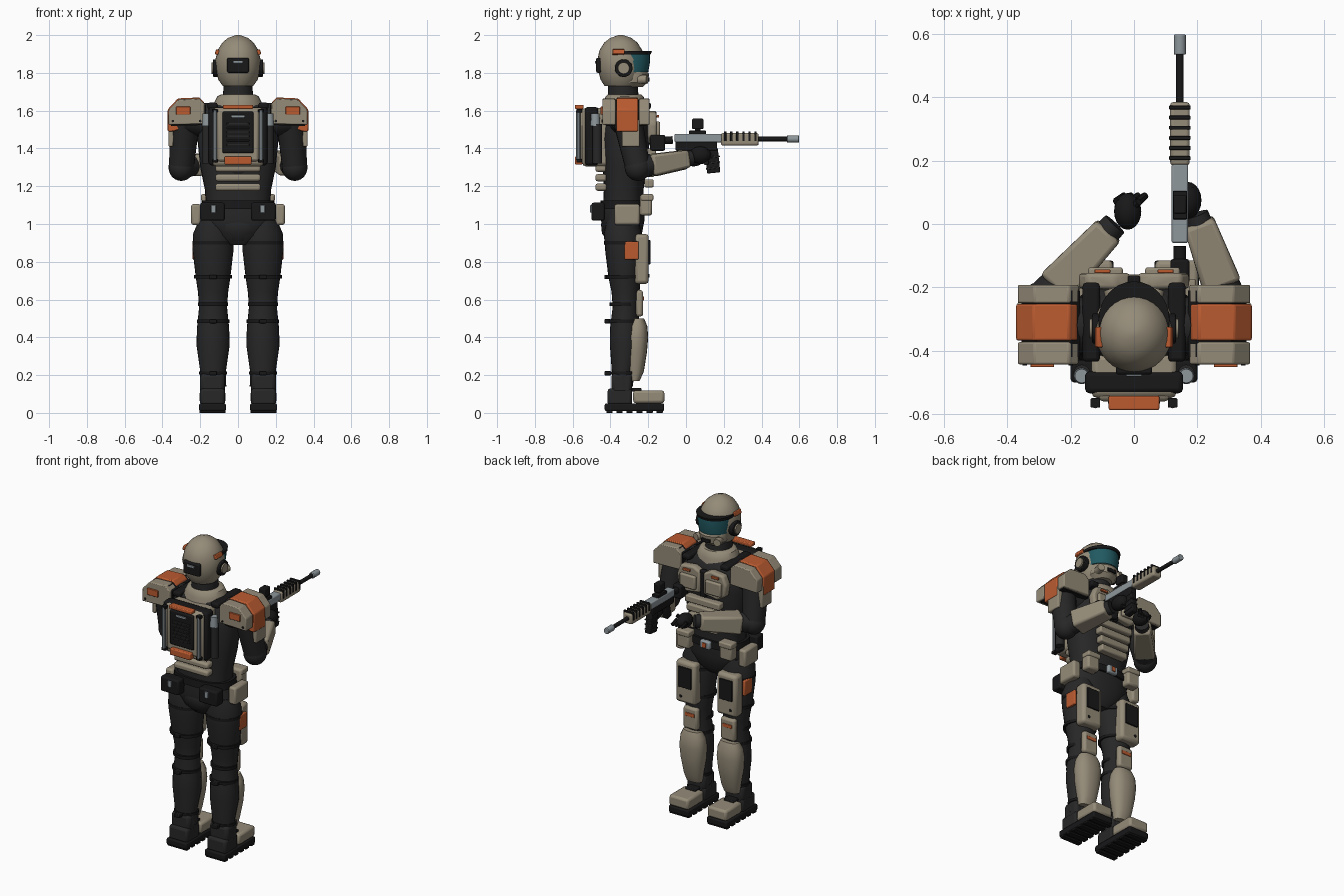
import bpy, bmesh
from math import cos, sin, pi, radians
from mathutils import Vector, Matrix, Euler

cube = bpy.data.objects.get("Cube")
if cube:
    bpy.data.objects.remove(cube)

def material(name, rgb):
    m = bpy.data.materials.new(name)
    m.use_nodes = True
    m.diffuse_color = (*rgb, 1)
    bsdf = next(n for n in m.node_tree.nodes if n.type == 'BSDF_PRINCIPLED')
    bsdf.inputs["Base Color"].default_value = (*rgb, 1)
    return m

TAN = material("tan_armour", (.30, .26, .19))
SUIT = material("dark_fabric", (.02, .02, .021))
BLACK = material("black_rubber", (.009, .009, .01))
ORANGE = material("orange_panel", (.50, .105, .03))
STEEL = material("grey_steel", (.27, .31, .33))
TEAL = material("teal_visor", (.015, .10, .12))
parts = []

def finish(name, bm, mat, bevel=0, seg=2):
    bmesh.ops.recalc_face_normals(bm, faces=bm.faces)
    mesh = bpy.data.meshes.new(name)
    bm.to_mesh(mesh)
    bm.free()
    mesh.materials.append(mat)
    ob = bpy.data.objects.new(name, mesh)
    bpy.context.collection.objects.link(ob)
    if bevel:
        mod = ob.modifiers.new("rounded_edges", 'BEVEL')
        mod.width, mod.segments = bevel, seg
    parts.append(ob)
    return ob

def box(name, c, size, mat, bevel=.008, rot=(0, 0, 0)):
    bm = bmesh.new()
    frame = Matrix.Translation(c) @ Euler([radians(a) for a in rot]).to_matrix().to_4x4()
    bmesh.ops.create_cube(bm, size=1, matrix=frame @ Matrix.Diagonal((*size, 1)))
    return finish(name, bm, mat, bevel)

def aim(a, b):
    a, b = Vector(a), Vector(b)
    return Matrix.Translation((a + b) / 2) @ (b - a).to_track_quat('Z', 'Y').to_matrix().to_4x4(), (b - a).length

def rod(name, a, b, r1, r2, mat, n=16, bevel=0):
    frame, length = aim(a, b)
    bm = bmesh.new()
    bmesh.ops.create_cone(bm, cap_ends=True, segments=n, radius1=r1, radius2=r2, depth=length, matrix=frame)
    return finish(name, bm, mat, bevel)

def ball(name, c, size, mat):
    bm = bmesh.new()
    bmesh.ops.create_uvsphere(bm, u_segments=20, v_segments=12, radius=1,
                              matrix=Matrix.Translation(c) @ Matrix.Diagonal((*size, 1)))
    return finish(name, bm, mat)

def loft(name, rings, mat, x=0, n=28, power=1):
    """Skin over rings of (y, z, x radius, y radius)."""
    def curve(t):
        return (1 if t > 0 else -1) * abs(t) ** power
    bm = bmesh.new()
    loops = [[bm.verts.new((x + rx * curve(cos(2 * pi * i / n)), y + ry * curve(sin(2 * pi * i / n)), z))
              for i in range(n)] for y, z, rx, ry in rings]
    for lo, hi in zip(loops, loops[1:]):
        for i in range(n):
            bm.faces.new((lo[i], lo[(i + 1) % n], hi[(i + 1) % n], hi[i]))
    bm.faces.new(loops[0])
    bm.faces.new(loops[-1])
    return finish(name, bm, mat)

def slab(name, outline, y0, y1, mat, bevel=.006):
    """Extrude an x-z outline from y0 to y1."""
    bm = bmesh.new()
    face = bm.faces.new([bm.verts.new((x, y0, z)) for x, z in outline])
    ext = bmesh.ops.extrude_face_region(bm, geom=[face])["geom"]
    bmesh.ops.translate(bm, verts=[v for v in ext if isinstance(v, bmesh.types.BMVert)], vec=(0, y1 - y0, 0))
    return finish(name, bm, mat, bevel)

# Head: helmet, visor, brim, jaw guard and rear unit
loft("helmet", [(-.345, 1.73, .08, .085), (-.345, 1.765, .105, .108), (-.345, 1.82, .118, .121),
                (-.345, 1.87, .12, .124), (-.345, 1.92, .108, .113), (-.345, 1.96, .083, .088),
                (-.345, 1.985, .053, .056), (-.345, 2.0, .012, .012)], TAN, n=32)
loft("visor", [(-.305, 1.805, .098, .105), (-.305, 1.86, .104, .115), (-.305, 1.9, .102, .113)], TEAL)
loft("brim", [(-.305, 1.898, .113, .118), (-.303, 1.915, .112, .122)], BLACK)
loft("jaw_guard", [(-.30, 1.725, .06, .07), (-.29, 1.75, .085, .088), (-.29, 1.795, .09, .095),
                   (-.30, 1.81, .088, .09)], TAN)
box("mouth_vent", (0, -.2, 1.765), (.06, .012, .022), BLACK, .003)
box("rear_helmet_unit", (0, -.463, 1.84), (.115, .025, .08), BLACK)
box("rear_helmet_clip", (0, -.477, 1.857), (.05, .008, .014), STEEL, .002)
loft("neck", [(-.33, 1.6, .085, .085), (-.335, 1.75, .075, .078)], SUIT)
loft("collar", [(-.325, 1.60, .14, .12), (-.325, 1.645, .125, .112), (-.325, 1.675, .11, .10),
                (-.325, 1.685, .09, .09)], TAN)

# Torso, pelvis and belt
loft("torso", [(-.33, 1.08, .17, .11), (-.33, 1.18, .175, .105), (-.325, 1.3, .20, .115),
               (-.32, 1.45, .215, .13), (-.315, 1.56, .20, .125), (-.32, 1.62, .155, .11),
               (-.325, 1.65, .09, .08)], SUIT, power=.8)
loft("pelvis", [(-.335, .89, .07, .06), (-.335, .94, .14, .10), (-.335, 1.02, .2, .115),
                (-.33, 1.1, .185, .115)], SUIT, power=.85)
loft("belt", [(-.33, 1.08, .195, .125), (-.33, 1.125, .19, .122)], BLACK, power=.8)
loft("seat_pad", [(-.365, .91, .06, .05), (-.37, .95, .12, .075), (-.37, 1.0, .14, .08), (-.37, 1.03, .13, .07)], SUIT)
box("buckle", (0, -.2, 1.1), (.07, .03, .05), STEEL)
box("buckle_tag", (0, -.183, 1.1), (.025, .008, .03), ORANGE, .002)

# Abdomen and lumbar bands
for i in range(4):
    box("abdomen_band", (0, -.196 + .004 * i, 1.215 + i * .055), (.19 + .018 * i, .05, .042), TAN)
for i in range(3):
    box("lumbar_band", (0, -.45, 1.195 + i * .05), (.24, .06, .038), TAN, .012)
box("sternum_strip", (0, -.178, 1.5), (.04, .03, .17), BLACK)

# Backpack
box("pack_body", (0, -.48, 1.46), (.27, .14, .31), TAN, .02)
box("pack_frame", (0, -.5, 1.465), (.31, .07, .31), BLACK, .015)
box("pack_face", (0, -.545, 1.47), (.225, .03, .28), TAN, .015)
box("pack_panel", (0, -.562, 1.485), (.165, .02, .22), BLACK)
for i in range(6):
    box("pack_slat", (0, -.574, 1.42 + i * .022), (.12, .008, .009), SUIT, .002)
box("pack_badge", (0, -.574, 1.57), (.07, .008, .012), STEEL, .002)
box("pack_top_handle", (0, -.565, 1.62), (.16, .045, .022), ORANGE, .005)
box("pack_lower_handle", (0, -.568, 1.336), (.145, .04, .042), ORANGE, .006)

for s, side in ((1, "left"), (-1, "right")):
    def nm(part):
        return side + "_" + part

    # Helmet side details
    rod(nm("ear_ring"), (s * .10, -.33, 1.825), (s * .132, -.33, 1.825), .047, .047, BLACK, 20, .004)
    rod(nm("ear_cap"), (s * .12, -.33, 1.825), (s * .14, -.33, 1.825), .033, .03, TAN, 20)
    box(nm("helmet_tag"), (s * .11, -.357, 1.91), (.02, .065, .028), ORANGE, .004, (0, s * -18, 0))
    box(nm("helmet_vent"), (s * .036, -.375, 1.977), (.012, .03, .01), BLACK, .003)
    rod(nm("jaw_filter"), (s * .06, -.25, 1.765), (s * .075, -.205, 1.765), .025, .022, TAN)

    # Backpack rails and canisters
    rod(nm("pack_rail"), (s * .122, -.57, 1.34), (s * .122, -.57, 1.6), .012, .012, STEEL, 10)
    for z in (1.335, 1.6):
        box(nm("rail_clamp"), (s * .122, -.565, z), (.03, .03, .018), BLACK, .003)
    rod(nm("canister"), (s * .165, -.47, 1.32), (s * .165, -.47, 1.53), .026, .026, SUIT)
    rod(nm("canister_cap"), (s * .165, -.48, 1.52), (s * .165, -.48, 1.585), .026, .022, STEEL)

    # Chest armour
    slab(nm("chest_plate"), [(s * x, z) for x, z in ((.012, 1.44), (.012, 1.575), (.06, 1.6), (.15, 1.59),
         (.175, 1.53), (.165, 1.46), (.11, 1.425))], -.205, -.155, TAN, .012)
    box(nm("chest_pocket"), (s * .09, -.152, 1.5), (.11, .03, .085), TAN, .008)
    box(nm("chest_tag"), (s * .1, -.149, 1.57), (.05, .012, .014), ORANGE, .002)
    box(nm("shoulder_strap"), (s * .135, -.31, 1.625), (.055, .25, .035), BLACK, .012)

    # Shoulder armour in three bands
    pad = [(s * x, z) for x, z in ((.175, 1.53), (.175, 1.635), (.205, 1.665), (.315, 1.66), (.367, 1.605), (.367, 1.525))]
    lower = [(s * x, z) for x, z in ((.175, 1.54), (.18, 1.645), (.205, 1.67), (.318, 1.665), (.372, 1.607), (.372, 1.49), (.345, 1.49))]
    slab(nm("shoulder_front"), pad, -.25, -.192, TAN)
    slab(nm("shoulder_middle"), lower, -.368, -.253, ORANGE)
    slab(nm("shoulder_back"), pad, -.443, -.373, TAN)
    slab(nm("shoulder_core"), [(x * .97, z - .006) for x, z in pad], -.42, -.21, BLACK, 0)
    box(nm("shoulder_tag"), (s * .29, -.446, 1.6), (.075, .012, .042), ORANGE, .003)
    for x in (.2, .345):
        rod(nm("shoulder_bolt"), (s * x, -.44, 1.545), (s * x, -.447, 1.545), .007, .007, BLACK, 8)
    slab(nm("upper_arm_guard"), [(s * x, z) for x, z in ((.33, 1.55), (.368, 1.55), (.368, 1.41), (.345, 1.41))], -.34, -.245, TAN)

    # Arms: both hands come forward, one on the rifle grip
    elbow = Vector((s * .30, -.255, 1.3))
    rod(nm("upper_arm"), (s * .275, -.32, 1.6), elbow, .08, .066, SUIT, 20)
    ball(nm("elbow"), elbow, (.068, .07, .072), SUIT)
    rod(nm("shoulder_root"), (s * .16, -.32, 1.55), (s * .28, -.32, 1.56), .09, .08, SUIT, 20)
    wrist = Vector((.195, .03, 1.35)) if s > 0 else Vector((-.06, 0, 1.34))
    rod(nm("forearm"), elbow, wrist, .062, .04, SUIT)
    start, end = elbow.lerp(wrist, .22), elbow.lerp(wrist, .92)
    frame, length = aim(start, end)
    bm = bmesh.new()
    bmesh.ops.create_cube(bm, size=1, matrix=frame @ Matrix.Diagonal((.125, .115, length, 1)))
    for v in bm.verts:  # narrow the guard toward the wrist
        if (v.co - end).length < (v.co - start).length:
            v.co = end + (v.co - end) * .8
    finish(nm("forearm_guard"), bm, TAN, .014)
    hand = Vector((.17, .075, 1.365)) if s > 0 else Vector((-.02, .04, 1.35))
    ball(nm("hand"), hand, (.043, .058, .045), BLACK)
    for i in range(4):
        if s > 0:
            a, b = hand + Vector((.015, .03, .02 - i * .02)), hand + Vector((-.045, .045, .02 - i * .02))
        else:
            a, b = hand + Vector((-.035 + i * .022, .03, .01)), hand + Vector((-.01 + i * .022, .05, -.025))
        rod(nm("finger"), a, b, .014, .011, BLACK, 8)
    rod(nm("thumb"), hand, hand + Vector((-s * .035, .03, .035)), .016, .012, BLACK, 8)

    # Belt pouches
    box(nm("hip_pouch"), (s * .222, -.312, 1.05), (.052, .135, .11), TAN, .012)
    box(nm("front_pouch"), (s * .15, -.212, 1.1), (.085, .065, .11), TAN, .012)
    box(nm("front_pouch_flap"), (s * .15, -.206, 1.14), (.092, .066, .035), TAN, .008)
    box(nm("rear_pouch"), (s * .135, -.465, 1.065), (.13, .07, .095), BLACK, .01)
    box(nm("rear_pouch_clip"), (s * .13, -.503, 1.08), (.025, .01, .04), STEEL, .003)

    # Leg, straps and plates
    lx = s * .132
    loft(nm("leg"), [(-.335, .14, .07, .055), (-.335, .22, .068, .058), (-.325, .36, .088, .078),
                     (-.325, .45, .085, .077), (-.32, .56, .074, .068), (-.32, .64, .08, .074),
                     (-.325, .72, .092, .086), (-.33, .86, .108, .098), (-.335, .95, .105, .1),
                     (-.335, 1.02, .075, .085)], SUIT, x=lx, n=24)
    for z, r, h in ((.21, .074, .016), (.485, .086, .018), (.575, .08, .02), (.72, .1, .018), (.9, .11, .018)):
        loft(nm("leg_strap"), [(-.33, z - h / 2, r, r - .006), (-.33, z + h / 2, r, r - .006)], BLACK, x=lx, n=24)
    for z in (.21, .485, .72):
        box(nm("strap_buckle"), (lx, -.415, z), (.04, .035, .022), BLACK, .004)
    tx = s * .145
    box(nm("thigh_plate"), (tx, -.235, .815), (.14, .075, .265), TAN, .018)
    box(nm("thigh_panel"), (tx, -.195, .85), (.09, .012, .13), BLACK, .003)
    rod(nm("thigh_bolt"), (tx + s * .03, -.2, .725), (tx + s * .03, -.194, .725), .009, .009, BLACK, 10)
    box(nm("thigh_tag"), (s * .231, -.288, .86), (.02, .075, .095), ORANGE, .005)
    box(nm("knee_pad"), (lx, -.247, .58), (.1, .04, .14), TAN, .014)
    box(nm("knee_tag"), (lx, -.228, .605), (.065, .01, .022), ORANGE, .002)
    loft(nm("shin_guard"), [(-.275, .17, .05, .03), (-.268, .22, .06, .045), (-.265, .32, .078, .058),
                            (-.262, .4, .085, .062), (-.26, .46, .078, .055), (-.257, .5, .06, .035)], TAN, x=lx, n=20, power=.85)

    # Boot
    bx = s * .135
    box(nm("boot_sole"), (bx, -.273, .03), (.142, .315, .04), BLACK)
    for i in range(6):
        box(nm("boot_tread"), (bx, -.405 + i * .053, .012), (.138, .034, .024), BLACK, .003)
    box(nm("boot_heel"), (bx, -.35, .085), (.132, .13, .09), SUIT, .015)
    box(nm("boot_ankle"), (bx, -.34, .155), (.13, .11, .11), SUIT, .02)
    box(nm("boot_toe"), (bx, -.197, .085), (.136, .165, .068), TAN, .014)
    box(nm("boot_lace"), (bx, -.265, .122), (.07, .06, .018), BLACK, .005)

# Rifle along +y
gx = .145
box("rifle_receiver", (gx, .065, 1.455), (.052, .25, .045), STEEL, .006)
box("rifle_lower", (gx, .055, 1.415), (.046, .22, .055), BLACK, .006)
box("rifle_sight_base", (gx, .06, 1.484), (.045, .09, .02), BLACK, .003)
box("rifle_sight", (gx, .062, 1.53), (.042, .06, .055), BLACK, .006)
box("rifle_sight_post", (gx, .062, 1.495), (.025, .03, .03), BLACK, 0)
rod("rifle_stock_tube", (gx, -.07, 1.445), (gx, -.15, 1.44), .02, .02, BLACK)
box("rifle_stock", (gx, -.15, 1.43), (.06, .08, .085), BLACK, .01)
box("rifle_grip", (gx, -.005, 1.36), (.04, .045, .11), BLACK, .008, (-15, 0, 0))
box("rifle_magazine", (gx, .14, 1.335), (.04, .07, .13), BLACK, .006, (6, 0, 0))
for i in range(3):
    box("magazine_rib", (gx, .142, 1.295 + i * .03), (.046, .074, .008), SUIT, .002, (6, 0, 0))
box("rifle_handguard", (gx, .285, 1.448), (.062, .2, .066), TAN, .01)
for i in range(6):
    box("handguard_rib", (gx, .208 + i * .032, 1.465), (.068, .012, .052), BLACK, .002)
rod("rifle_barrel", (gx, .37, 1.45), (gx, .55, 1.45), .012, .012, BLACK)
rod("rifle_muzzle", (gx, .535, 1.45), (gx, .598, 1.45), .019, .019, STEEL, 16, .003)

# Smooth shading with sharp edges kept
bpy.ops.object.select_all(action='DESELECT')
for ob in parts:
    ob.select_set(True)
bpy.context.view_layer.objects.active = parts[0]
bpy.ops.object.shade_smooth_by_angle(angle=radians(35))
